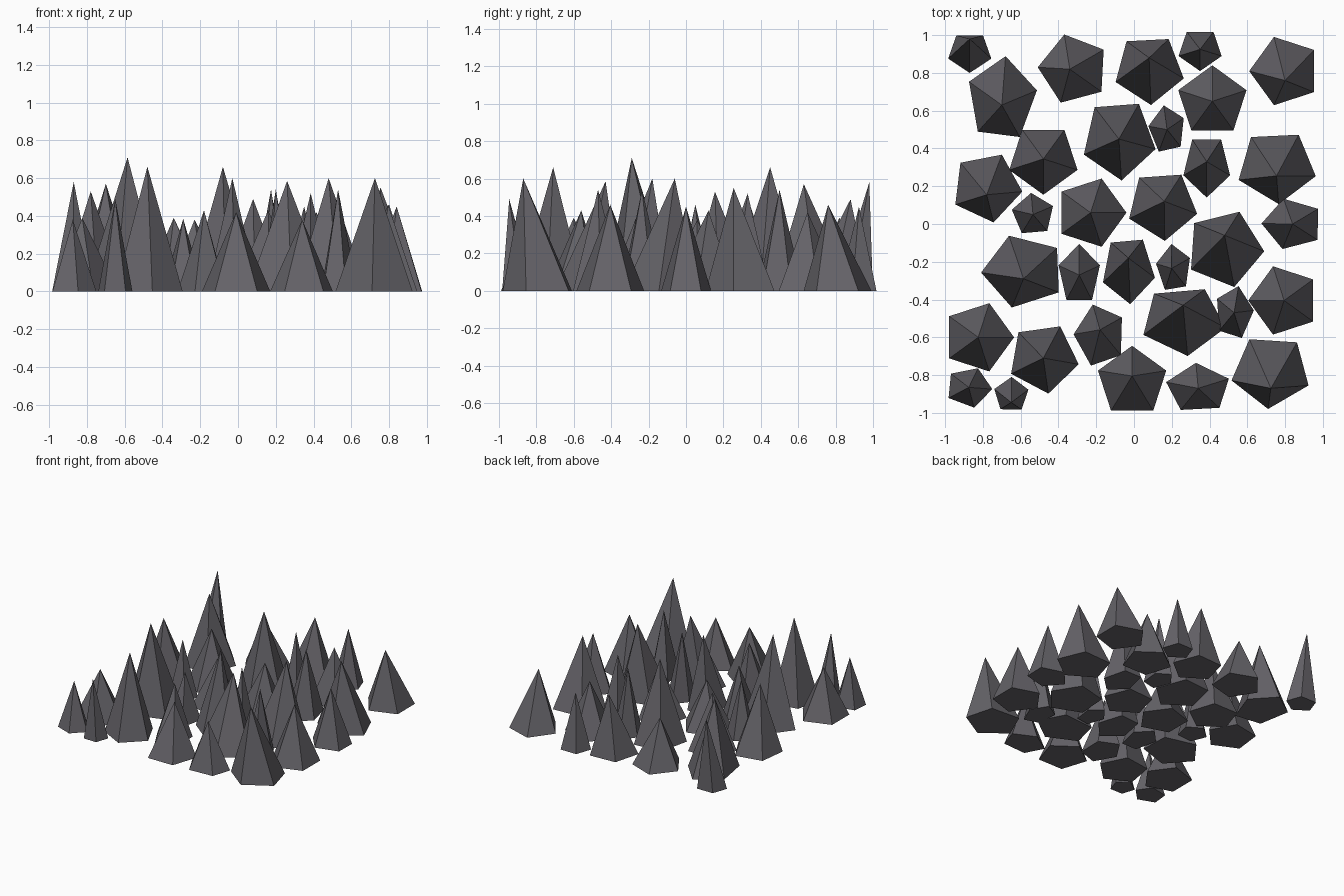
import bpy, bmesh
from math import cos, sin, radians, pi

stone = bpy.data.materials.new("dark grey stone")
stone.diffuse_color = (0.13, 0.125, 0.14, 1)


def spike(name, x, y, rx, ry, turn, height, lean_x=0, lean_y=0):
    """Five-sided stone spike: closed pentagon base and a leaning tip."""
    bm = bmesh.new()
    ring = []
    for i in range(5):
        a = radians(turn) + i * 2 * pi / 5
        ring.append(bm.verts.new((rx * cos(a), ry * sin(a), 0)))
    tip = bm.verts.new((lean_x, lean_y, height))
    bm.faces.new(ring[::-1])
    for i in range(5):
        bm.faces.new((ring[i], ring[(i + 1) % 5], tip))
    mesh = bpy.data.meshes.new(name)
    bm.to_mesh(mesh)
    bm.free()
    mesh.materials.append(stone)
    ob = bpy.data.objects.new(name, mesh)
    ob.location = (x, y, 0)
    bpy.context.collection.objects.link(ob)


# Each spike: x, y, radius x, radius y, turn, height, tip lean
back_row = [
    (-.87, .91, .12, .11, 54, .58, 0, .07),
    (-.70, .66, .19, .23, 12, .57, 0, -.03),
    (-.32, .82, .19, .19, 33, .39, -.02, 0),
    (.08, .82, .19, .19, 57, .49, 0, .06),
    (.35, .925, .12, .115, 54, .45),
    (.80, .81, .19, .19, 36, .46, 0, -.05),
    (.415, .65, .19, .19, 18, .42),
    (-.08, .45, .20, .22, 58, .66),
    (.175, .50, .10, .13, 28, .54),
]
middle_row = [
    (-.48, .345, .19, .19, 54, .45),
    (-.78, .195, .19, .19, 65, .53, 0, -.04),
    (-.535, .05, .115, .115, 23, .46),
    (-.23, .06, .19, .19, 0, .38),
    (.15, .10, .19, .19, 58, .43, .01, .02),
    (.385, .31, .13, .17, 54, .52, 0, .02),
    (.755, .305, .215, .20, 57, .55, 0, -.05),
    (.84, 0, .165, .14, 35, .45),
]
centre_front_row = [
    (-.585, -.25, .225, .20, 38, .71, 0, -.04),
    (-.29, -.27, .115, .165, 18, .385),
    (-.03, -.24, .145, .185, 58, .60, 0, .06),
    (.21, -.235, .095, .13, 25, .54, -.01, 0),
    (.48, -.13, .21, .21, 68, .60, 0, .07),
    (.795, -.405, .19, .19, 36, .46),
]
front_row = [
    (-.825, -.60, .19, .19, 0, .39),
    (-.48, -.71, .19, .19, 62, .66),
    (-.18, -.59, .14, .17, 34, .43, 0, .03),
    (.26, -.51, .23, .19, 60, .585, 0, .08),
    (.53, -.47, .105, .145, 5, .54),
    (.725, -.78, .215, .20, 50, .60, 0, -.09),
    (-.01, -.835, .19, .19, 18, .42, 0, .03),
    (.34, -.87, .175, .135, 22, .38),
    (-.875, -.865, .125, .11, 67, .38),
    (-.65, -.905, .095, .095, 17, .49, 0, -.04),
]

for label, row in (("back", back_row), ("middle", middle_row),
                   ("centre_front", centre_front_row), ("front", front_row)):
    for n, values in enumerate(row, 1):
        spike(f"{label}_spike_{n}", *values)
